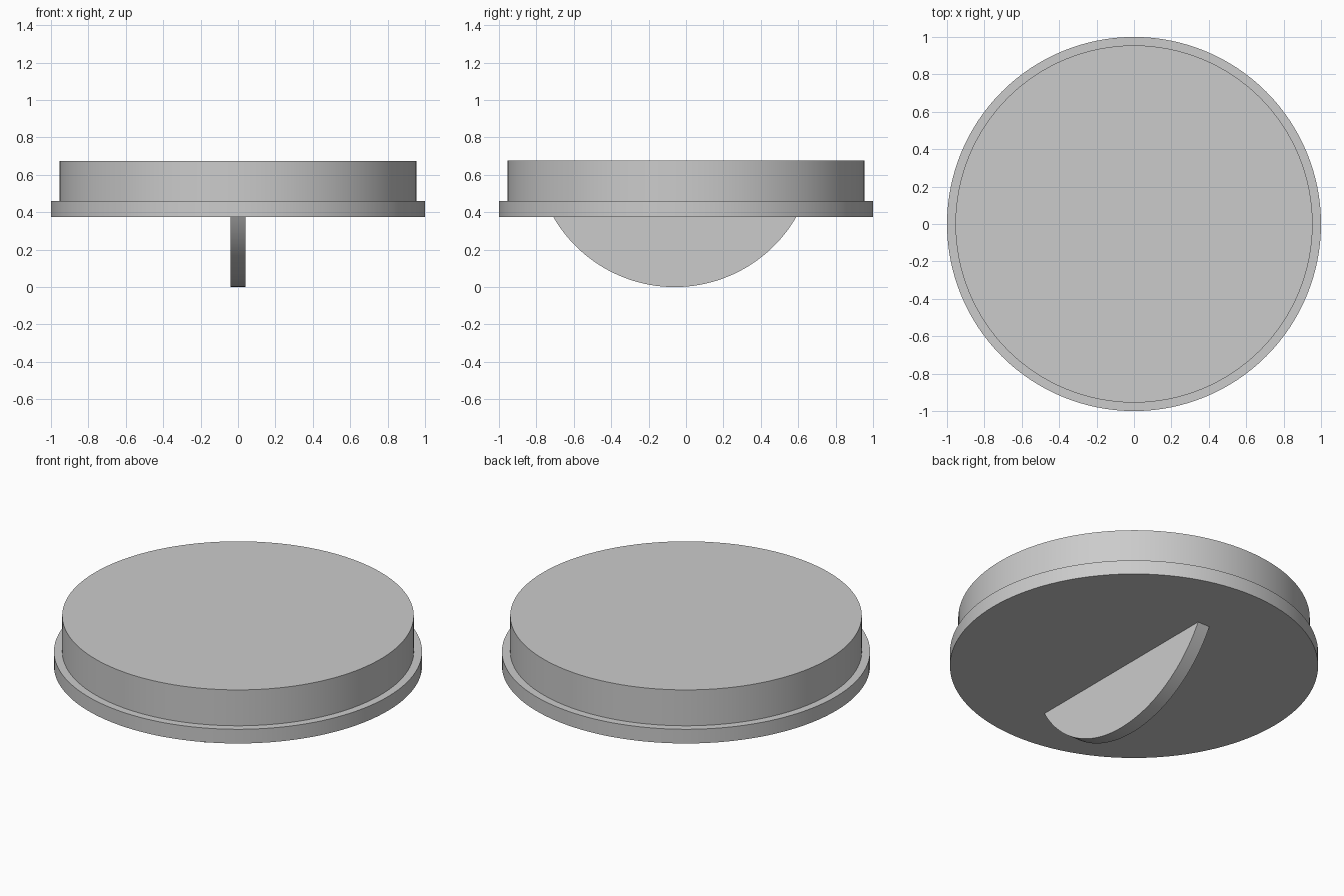
import bpy, bmesh
from math import sin, cos, tau, acos, radians

cube = bpy.data.objects.get("Cube")
if cube:
    bpy.data.objects.remove(cube, do_unlink=True)

grey = bpy.data.materials.new("light grey")
grey.use_nodes = True
colour = (0.6, 0.6, 0.6, 1)
grey.diffuse_color = colour
grey.node_tree.nodes["Principled BSDF"].inputs["Base Color"].default_value = colour


def finish(name, bm):
    """Turn a bmesh into a smooth, sharp-edged object."""
    bmesh.ops.recalc_face_normals(bm, faces=bm.faces)
    mesh = bpy.data.meshes.new(name)
    bm.to_mesh(mesh)
    bm.free()
    mesh.materials.append(grey)
    obj = bpy.data.objects.new(name, mesh)
    bpy.context.collection.objects.link(obj)
    bpy.ops.object.select_all(action='DESELECT')
    obj.select_set(True)
    bpy.context.view_layer.objects.active = obj
    bpy.ops.object.shade_smooth_by_angle(angle=radians(30))
    return obj


def lathe(name, profile, sides=128):
    """Revolve (radius, height) points around z and cap both ends."""
    bm = bmesh.new()
    rings = [[bm.verts.new((r * cos(tau * i / sides), r * sin(tau * i / sides), z))
              for i in range(sides)] for r, z in profile]
    for low, high in zip(rings, rings[1:]):
        for i in range(sides):
            j = (i + 1) % sides
            bm.faces.new((low[i], low[j], high[j], high[i]))
    bm.faces.new(rings[0])
    bm.faces.new(rings[-1])
    return finish(name, bm)


def grip(name, radius, centre_y, top, thickness, steps=48):
    """Circular-segment plate standing in the yz plane, resting on z = 0."""
    half = acos((radius - top) / radius)
    bm = bmesh.new()
    arc = [-half + 2 * half * i / steps for i in range(steps + 1)]
    face = bm.faces.new([bm.verts.new((-thickness / 2, centre_y + radius * sin(a),
                                       radius - radius * cos(a))) for a in arc])
    side = bmesh.ops.extrude_face_region(bm, geom=[face])
    moved = [v for v in side["geom"] if isinstance(v, bmesh.types.BMVert)]
    bmesh.ops.translate(bm, verts=moved, vec=(thickness, 0, 0))
    return finish(name, bm)


# Stepped disc: wide flange below, plug above
lathe("flanged_plug", [(1, 0.375), (1, 0.46), (0.955, 0.46), (0.955, 0.675)])

# Half-moon grip under the flange, slightly sunk into it
grip("finger_grip", radius=0.75, centre_y=-0.06, top=0.39, thickness=0.08)
